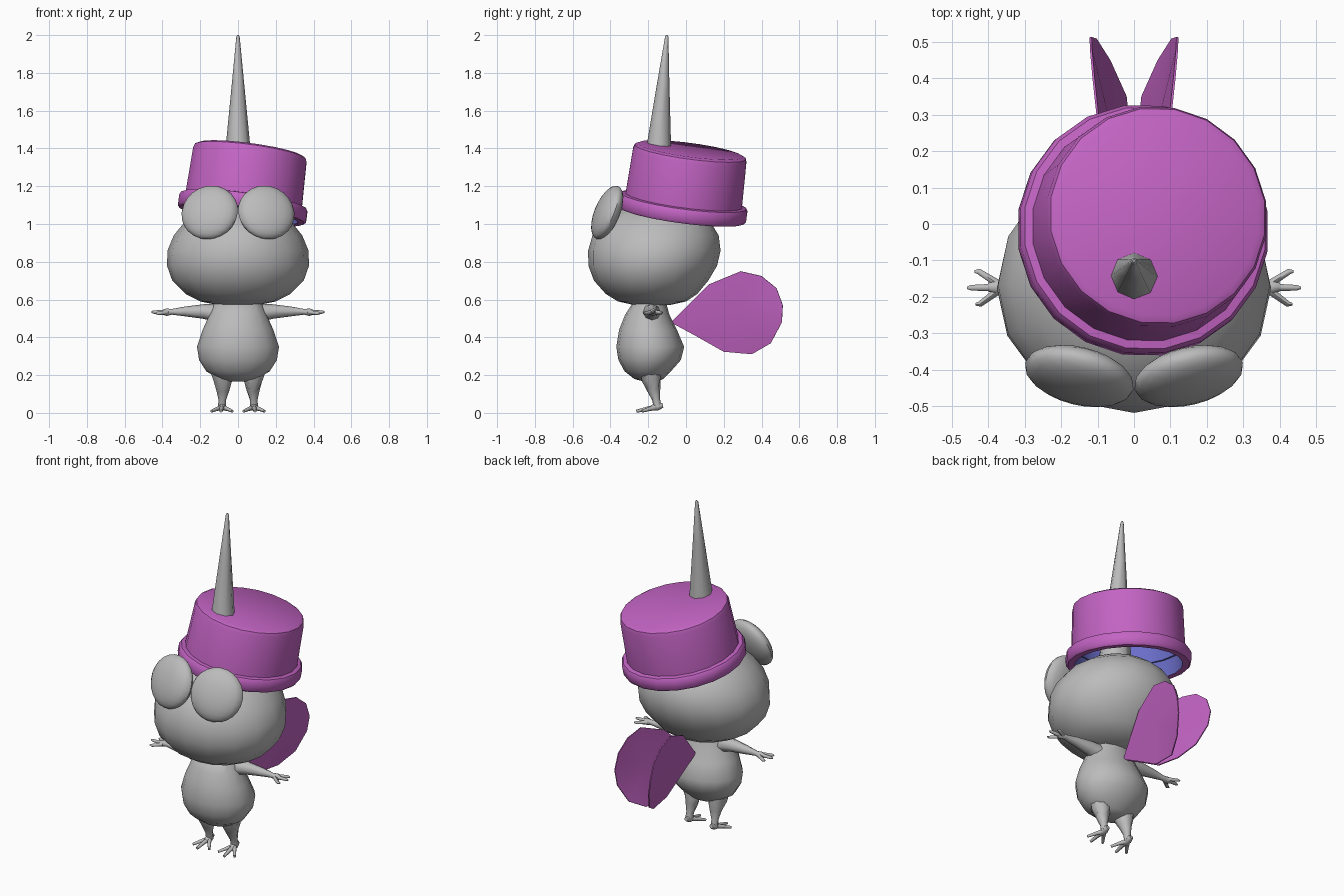
import bpy, bmesh, math
from mathutils import Vector, Matrix

cube = bpy.data.objects.get("Cube")
if cube:
    bpy.data.objects.remove(cube)


def material(name, rgb):
    m = bpy.data.materials.new(name)
    m.diffuse_color = (*rgb, 1)
    m.use_nodes = True
    m.node_tree.nodes["Principled BSDF"].inputs["Base Color"].default_value = (*rgb, 1)
    return m


GREY = material("soft grey", (0.5, 0.5, 0.5))
PURPLE = material("orchid purple", (0.545, 0.127, 0.545))
BLUE = material("lining blue", (0.15, 0.16, 0.6))


def finish(name, bm, mat, angle=40, flip=False):
    bmesh.ops.recalc_face_normals(bm, faces=bm.faces)
    if flip:
        bmesh.ops.reverse_faces(bm, faces=bm.faces)
    mesh = bpy.data.meshes.new(name)
    bm.to_mesh(mesh)
    bm.free()
    mesh.materials.append(mat)
    ob = bpy.data.objects.new(name, mesh)
    bpy.context.collection.objects.link(ob)
    bpy.ops.object.select_all(action='DESELECT')
    ob.select_set(True)
    bpy.context.view_layer.objects.active = ob
    bpy.ops.object.shade_smooth_by_angle(angle=math.radians(angle))


def loft(bm, rings, caps=(True, True)):
    """Bridge successive rings of points, optionally capping the ends."""
    loops = [[bm.verts.new(p) for p in ring] for ring in rings]
    n = len(loops[0])
    for a, b in zip(loops, loops[1:]):
        for i in range(n):
            j = (i + 1) % n
            bm.faces.new((a[i], a[j], b[j], b[i]))
    for cap, loop in zip(caps, (loops[0], loops[-1])):
        if cap:
            bm.faces.new(loop)


def ellipse(n, rx, ry):
    return [Vector((rx * math.sin(math.tau * i / n), -ry * math.cos(math.tau * i / n), 0))
            for i in range(n)]


def blob(name, rows, mat, n=16):
    """Stack of horizontal ellipses: height, half width, front y, back y."""
    bm = bmesh.new()
    loft(bm, [[p + Vector((0, (f + b) / 2, z)) for p in ellipse(n, rx, (b - f) / 2)]
              for z, rx, f, b in rows])
    finish(name, bm, mat, 60)


def tube(bm, stops, n=8):
    """Tapered tube through (point, radius) stops."""
    pts = [Vector(p) for p, r in stops]
    rings = []
    for i, (p, r) in enumerate(stops):
        t = pts[min(i + 1, len(pts) - 1)] - pts[max(i - 1, 0)]
        q = t.to_track_quat('Z', 'Y')
        rings.append([pts[i] + q @ v for v in ellipse(n, r, r)])
    loft(bm, rings)


# Head and body
blob("head", [(0.57, 0.1, -0.27, -0.09), (0.59, 0.2, -0.36, 0.0),
              (0.63, 0.278, -0.425, 0.06), (0.7, 0.348, -0.487, 0.118),
              (0.78, 0.376, -0.517, 0.165), (0.86, 0.373, -0.518, 0.183),
              (0.94, 0.34, -0.495, 0.173), (1.01, 0.283, -0.445, 0.13),
              (1.07, 0.2, -0.36, 0.05), (1.11, 0.09, -0.26, -0.07)], GREY)
blob("body", [(0.165, 0.05, -0.22, -0.15), (0.18, 0.1, -0.275, -0.12),
              (0.22, 0.168, -0.325, -0.08), (0.28, 0.206, -0.358, -0.027),
              (0.35, 0.217, -0.369, -0.01), (0.44, 0.187, -0.354, -0.048),
              (0.52, 0.152, -0.322, -0.088), (0.6, 0.12, -0.27, -0.11)], GREY)

# Spike rising from the head through the hat
bm = bmesh.new()
tube(bm, [((0, -0.17, 1.04), 0.1), ((0, -0.143, 1.42), 0.064),
          ((0, -0.12, 1.75), 0.032), ((0, -0.102, 1.99), 0.009),
          ((0, -0.101, 2.0), 0.004)])
finish("head_spike", bm, GREY, 60)

for side, s in (("left", 1), ("right", -1)):
    # Eye: flattened ball, leaning back and turned outward
    bm = bmesh.new()
    bmesh.ops.create_uvsphere(bm, u_segments=20, v_segments=12, radius=1)
    turn = Matrix.Rotation(s * math.radians(14), 4, 'Z') @ Matrix.Rotation(math.radians(-22), 4, 'X')
    place = Matrix.Translation((s * 0.15, -0.417, 1.061)) @ turn
    bm.transform(place @ Matrix.Diagonal((0.153, 0.06, 0.151, 1)))
    finish(side + "_eye", bm, GREY)

    # Arm with palm and three fingers
    bm = bmesh.new()
    tube(bm, [((s * 0.08, -0.185, 0.525), 0.055), ((s * 0.18, -0.18, 0.537), 0.039),
              ((s * 0.28, -0.175, 0.537), 0.026), ((s * 0.35, -0.173, 0.535), 0.015),
              ((s * 0.38, -0.173, 0.533), 0.02), ((s * 0.4, -0.173, 0.532), 0.012)])
    for x, y, z in ((0.438, -0.13, 0.53), (0.458, -0.175, 0.534), (0.435, -0.22, 0.527)):
        tube(bm, [((s * 0.375, -0.173 + (y + 0.173) * 0.25, 0.533), 0.012),
                  ((s * (x - 0.012), y, z), 0.009), ((s * x, y, z), 0.004)], 6)
    finish(side + "_arm", bm, GREY, 60)

    # Leg with heel and toes
    bm = bmesh.new()
    tube(bm, [((s * 0.09, -0.195, 0.24), 0.06), ((s * 0.08, -0.184, 0.18), 0.055),
              ((s * 0.08, -0.17, 0.12), 0.035), ((s * 0.083, -0.158, 0.07), 0.021),
              ((s * 0.084, -0.15, 0.03), 0.022)])
    tube(bm, [((s * 0.084, -0.122, 0.04), 0.012), ((s * 0.084, -0.15, 0.035), 0.022),
              ((s * 0.084, -0.185, 0.025), 0.014)])
    for x, y in ((0.14, -0.232), (0.09, -0.262), (0.03, -0.232)):
        tube(bm, [((s * 0.084, -0.155, 0.03), 0.016),
                  ((s * (x + 0.084) / 2, (y - 0.155) / 2, 0.021), 0.011),
                  ((s * x, y, 0.009), 0.008)], 6)
    finish(side + "_leg", bm, GREY, 60)

    # Petal-like wing fanning out from the back
    outline = [(0.006, 0.05, 0.41), (0.006, 0.2, 0.325), (0.02, 0.35, 0.312),
               (0.065, 0.45, 0.37), (0.102, 0.508, 0.48), (0.116, 0.513, 0.57),
               (0.115, 0.48, 0.66), (0.108, 0.4, 0.725), (0.096, 0.29, 0.75),
               (0.06, 0.12, 0.68)]
    bm = bmesh.new()
    root = bm.verts.new((s * 0.004, -0.08, 0.48))
    hub = bm.verts.new((s * 0.066, 0.28, 0.54))
    rim = [bm.verts.new((s * x, y, z)) for x, y, z in outline]
    border = [root] + rim
    for a, b in zip(border, rim + [root]):
        bm.faces.new((hub, a, b))
    bmesh.ops.recalc_face_normals(bm, faces=bm.faces)
    bmesh.ops.solidify(bm, geom=bm.faces[:], thickness=0.006)
    finish(side + "_wing", bm, PURPLE)


# Tilted hat: outer shell with brim, and the lining inside
lean = Vector((0.135, 0.133, 1)).to_track_quat('Z', 'Y').to_matrix().to_4x4()
seat = Matrix.Translation((0.02, -0.022, 1.048)) @ lean


def hat_part(name, profile, mat, flip=False):
    bm = bmesh.new()
    loft(bm, [[p + Vector((0, 0, z)) for p in ellipse(20, r, r)] for r, z in profile],
         (False, True))
    bm.transform(seat)
    finish(name, bm, mat, 40, flip)


hat_part("hat_shell", [(0.298, 0.0), (0.336, 0.0), (0.346, 0.012), (0.346, 0.06),
                       (0.336, 0.076), (0.314, 0.08), (0.306, 0.32),
                       (0.299, 0.34), (0.28, 0.35)], PURPLE)
hat_part("hat_lining", [(0.298, 0.001), (0.298, 0.1), (0.285, 0.1), (0.285, 0.33)],
         BLUE, True)
